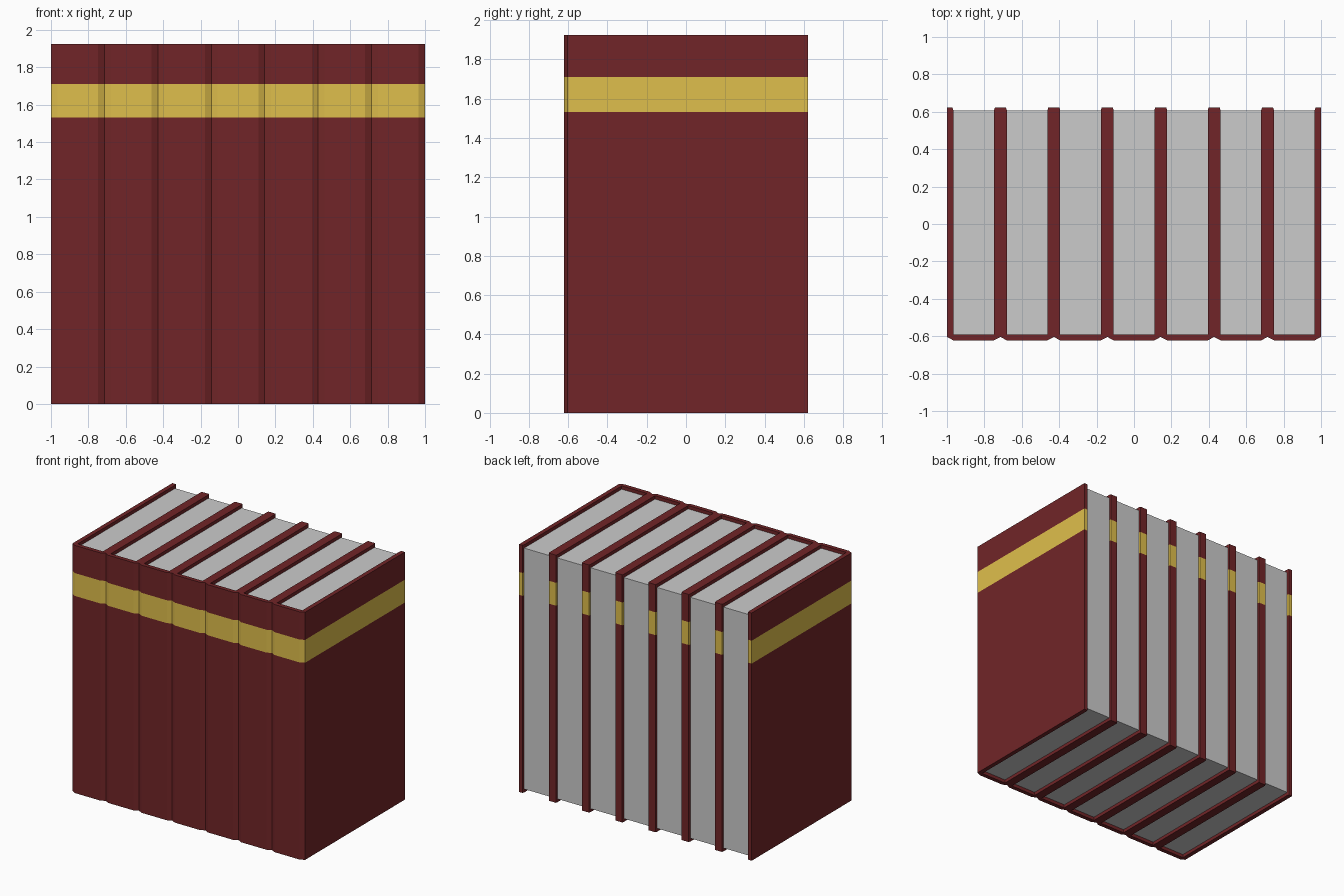
import bpy, bmesh

if "Cube" in bpy.data.objects:
    bpy.data.objects.remove(bpy.data.objects["Cube"])

N = 7
W = 2.0 / N              # width of one book
H = 1.925                # height
D = 0.622                # half depth
T = 0.034                # cover thickness
INSET = 0.026            # pages sit below the cover edges
LEVELS = [0, 1.532, 1.71, H]   # cover, gold band, cover


def material(name, color):
    m = bpy.data.materials.new(name)
    m.diffuse_color = (*color, 1)
    m.use_nodes = True
    m.node_tree.nodes["Principled BSDF"].inputs["Base Color"].default_value = m.diffuse_color
    return m


maroon = material("maroon_cover", (0.165, 0.0185, 0.021))
gold = material("gold_band", (0.74, 0.52, 0.072))

# Half of the U-shaped cover outline, from spine centre round to inner spine
h = W / 2
half = [(h - T, -D), (h, -D + 0.018), (h, D),
        (h - T + 0.004, D), (h - T, D - 0.014), (h - T, -D + 0.032)]
outline = half + [(-x, y) for x, y in reversed(half)]


def cover_mesh():
    bm = bmesh.new()
    rings = [[bm.verts.new((x, y, z)) for x, y in outline] for z in LEVELS]
    n = len(outline)
    for k in range(3):
        for i in range(n):
            j = (i + 1) % n
            f = bm.faces.new((rings[k][i], rings[k][j], rings[k + 1][j], rings[k + 1][i]))
            f.material_index = 1 if k == 1 else 0
    # caps: right board, left board and spine as separate convex faces
    for ring in (rings[0], rings[-1]):
        for ids in ((0, 1, 2, 3, 4, 5), (6, 7, 8, 9, 10, 11), (0, 5, 6, 11)):
            bm.faces.new([ring[i] for i in ids])
    bmesh.ops.recalc_face_normals(bm, faces=bm.faces)
    me = bpy.data.meshes.new("book_cover")
    bm.to_mesh(me)
    bm.free()
    me.materials.append(maroon)
    me.materials.append(gold)
    return me


def pages_mesh():
    bm = bmesh.new()
    bmesh.ops.create_cube(bm, size=1)
    y0, y1 = -D + 0.032, D - 0.014
    for v in bm.verts:
        v.co = (v.co.x * 2 * (h - T), (y0 + y1) / 2 + v.co.y * (y1 - y0),
                H / 2 + v.co.z * (H - 2 * INSET))
    me = bpy.data.meshes.new("book_pages")
    bm.to_mesh(me)
    bm.free()
    return me


# Row of identical books
cover, pages = cover_mesh(), pages_mesh()
for i in range(N):
    for name, me in (("book_cover", cover), ("book_pages", pages)):
        ob = bpy.data.objects.new(f"{name}_{i + 1}", me)
        ob.location.x = -1 + W * (i + 0.5)
        bpy.context.collection.objects.link(ob)
